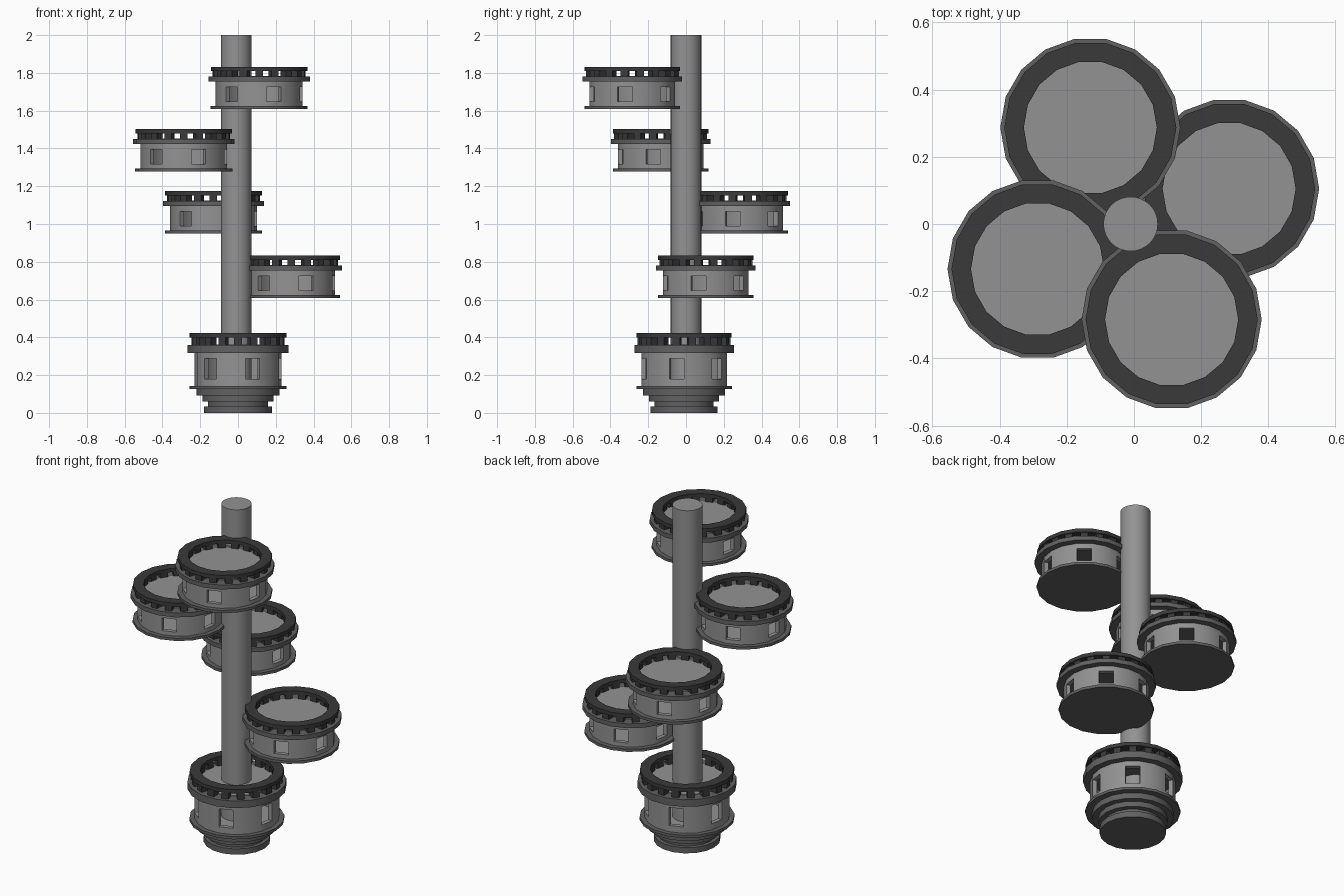
import bpy, bmesh, math

if "Cube" in bpy.data.objects:
    bpy.data.objects.remove(bpy.data.objects["Cube"])

N = 18                      # sides of every pod
STEP = 2 * math.pi / N


def material(name, v):
    m = bpy.data.materials.new(name)
    m.diffuse_color = (v, v, v, 1)
    m.use_nodes = True
    m.node_tree.nodes["Principled BSDF"].inputs["Base Color"].default_value = m.diffuse_color
    return m


GREY = material("mid grey", 0.29)
DARK = material("dark grey", 0.12)
BLACK = material("charcoal", 0.042)


def finish(bm, name, mat, loc):
    bmesh.ops.remove_doubles(bm, verts=bm.verts, dist=1e-5)
    bmesh.ops.recalc_face_normals(bm, faces=bm.faces)
    me = bpy.data.meshes.new(name)
    bm.to_mesh(me)
    bm.free()
    ob = bpy.data.objects.new(name, me)
    ob.location = loc
    me.materials.append(mat)
    bpy.context.collection.objects.link(ob)
    bpy.ops.object.select_all(action='DESELECT')
    ob.select_set(True)
    bpy.context.view_layer.objects.active = ob
    bpy.ops.object.shade_smooth_by_angle(angle=math.radians(30))
    return ob


def polar(r, a, z):
    return (r * math.cos(a), r * math.sin(a), z)


def disc(name, mat, loc, r, z0, z1, sides=N):
    bm = bmesh.new()
    rings = [[bm.verts.new(polar(r, 2 * math.pi * i / sides, z)) for i in range(sides)]
             for z in (z0, z1)]
    for ring in rings:
        bm.faces.new(ring)
    for i in range(sides):
        j = (i + 1) % sides
        bm.faces.new((rings[0][i], rings[0][j], rings[1][j], rings[1][i]))
    return finish(bm, name, mat, loc)


def tube(name, mat, loc, r_in, r_out, levels, windows=False):
    """Ring wall; with windows, every third cell of the middle level is open."""
    bm = bmesh.new()
    rows = len(levels) - 1
    v = [[(bm.verts.new(polar(r_in, i * STEP, z)), bm.verts.new(polar(r_out, i * STEP, z)))
          for i in range(N)] for z in levels]

    def solid(i, k):
        return 0 <= k < rows and not (windows and k == 1 and i % N % 3 == 2)

    for k in range(rows):
        for i in range(N):
            if not solid(i, k):
                continue
            j = (i + 1) % N
            for s in (0, 1):
                bm.faces.new((v[k][i][s], v[k][j][s], v[k + 1][j][s], v[k + 1][i][s]))
            for kk, near in ((k, k - 1), (k + 1, k + 1)):        # sills and lintels
                if not solid(i, near):
                    bm.faces.new((v[kk][i][0], v[kk][j][0], v[kk][j][1], v[kk][i][1]))
            for e, near in ((i, i - 1), (j, i + 1)):             # window jambs
                if not solid(near, k):
                    bm.faces.new((v[k][e][0], v[k][e][1], v[k + 1][e][1], v[k + 1][e][0]))
    return finish(bm, name, mat, loc)


def posts(name, loc, z0, z1):
    bm = bmesh.new()
    w = 0.02
    for i in range(N):
        a = (i + 0.5) * STEP
        c, s = math.cos(a), math.sin(a)
        b = bmesh.ops.create_cube(bm, size=1)["verts"]
        for p in b:
            x, y = 0.223 + p.co.x * 0.046, p.co.y * 2 * w
            p.co = (x * c - y * s, x * s + y * c, z0 if p.co.z < 0 else z1)
    return finish(bm, name, BLACK, loc)


def pod(name, x, y, z, wall_h, rail_h, flange_h, sill, lintel):
    """Windowed drum with a floor, a flanged roof deck and a railing."""
    loc = (x, y, z)
    fl = 0.016
    zw = fl + wall_h
    zd = zw + flange_h
    disc(name + "_bottom_flange", DARK, loc, 0.257, 0, fl)
    disc(name + "_inner_floor", GREY, loc, 0.206, fl, fl + 0.004)
    tube(name + "_wall", GREY, loc, 0.205, 0.23, (fl, sill, lintel, zw), True)
    disc(name + "_roof_flange", DARK, loc, 0.268, zw, zd)
    disc(name + "_deck", GREY, loc, 0.205, zd, zd + 0.003)
    posts(name + "_railing_posts", loc, zd, zd + rail_h)
    tube(name + "_railing_ring", BLACK, loc, 0.198, 0.256,
         (zd + rail_h, zd + rail_h + 0.022))


# four pods spiralling up the mast
for k, (x, y, z) in enumerate(((0.283, 0.105, 0.608), (-0.13, 0.287, 0.95),
                               (-0.287, -0.134, 1.278), (0.112, -0.284, 1.608))):
    pod("pod_%d" % (k + 1), x, y, z, 0.13, 0.03, 0.026, 0.04, 0.116)

# taller base pod on stepped foot
BX, BY = 0.0, -0.01
pod("base_pod", BX, BY, 0.127, 0.175, 0.04, 0.042, 0.053, 0.16)
for n, (r, z0, z1) in enumerate(((0.18, 0, 0.034), (0.158, 0.034, 0.06),
                                 (0.188, 0.06, 0.092), (0.22, 0.092, 0.127))):
    disc("foot_step_%d" % (n + 1), DARK, (BX, BY, 0), r, z0, z1)

# central mast
disc("mast", GREY, (-0.01, 0, 0), 0.081, 0.11, 2.0, 32)
